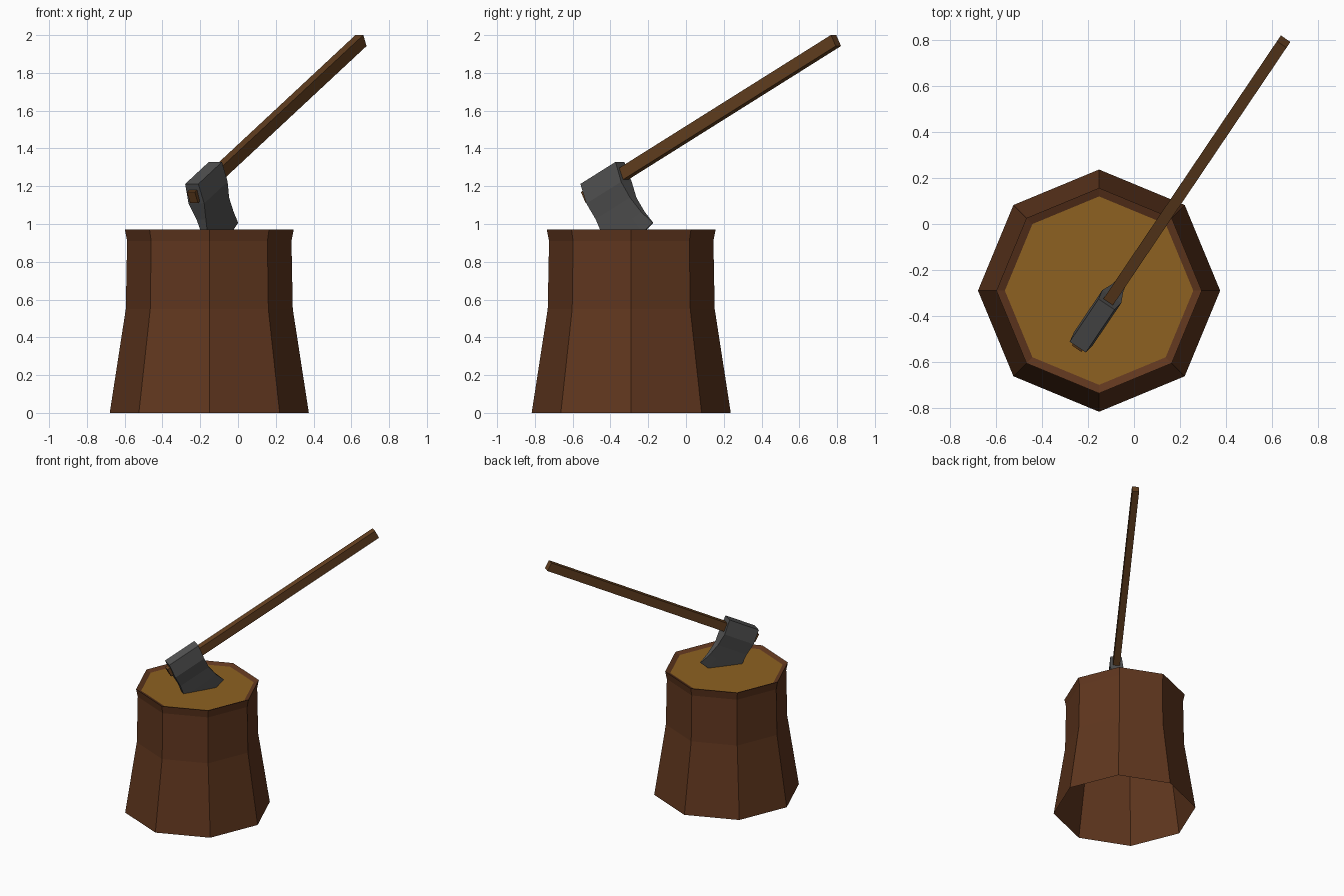
import bpy, bmesh
from math import cos, sin, tau
from mathutils import Matrix, Vector

if "Cube" in bpy.data.objects:
    bpy.data.objects.remove(bpy.data.objects["Cube"])


def material(name, rgb):
    m = bpy.data.materials.new(name)
    m.diffuse_color = (*rgb, 1)
    m.use_nodes = True
    m.node_tree.nodes["Principled BSDF"].inputs["Base Color"].default_value = m.diffuse_color
    return m


def make(name, verts, faces, mat, matrix=None, fix=True):
    bm = bmesh.new()
    vs = [bm.verts.new(v) for v in verts]
    for f in faces:
        bm.faces.new([vs[i] for i in f])
    if fix:
        bmesh.ops.recalc_face_normals(bm, faces=bm.faces)
    me = bpy.data.meshes.new(name)
    bm.to_mesh(me)
    bm.free()
    me.materials.append(mat)
    ob = bpy.data.objects.new(name, me)
    if matrix:
        ob.matrix_world = matrix
    bpy.context.collection.objects.link(ob)
    return ob


bark = material("bark", (0.115, 0.037, 0.013))
cut_wood = material("cut_wood", (0.27, 0.12, 0.015))
handle_wood = material("handle_wood", (0.125, 0.05, 0.014))
steel = material("steel", (0.085, 0.085, 0.085))

# Stump: eight-sided bark shell, open underneath, with a slightly sunken rim
N = 8
CX, CY = -0.152, -0.29
profile = [(0.527, 0), (0.442, 0.55), (0.435, 0.91), (0.447, 0.97), (0.41, 0.955)]


def ring(r, z):
    return [(CX + r * cos(tau * i / N), CY + r * sin(tau * i / N), z) for i in range(N)]


verts = [p for r, z in profile for p in ring(r, z)]
faces = [(k * N + i, k * N + (i + 1) % N, (k + 1) * N + (i + 1) % N, (k + 1) * N + i)
         for k in range(len(profile) - 1) for i in range(N)]
make("stump_bark", verts, faces, bark, fix=False)
make("stump_top", ring(*profile[-1]), [tuple(range(N))], cut_wood, fix=False)

# Axe frame: local x runs up the handle, local z points away from the blade
u = Vector((0.674, 1, 0.628)).normalized()
side = Vector((0, 0, 1)).cross(u).normalized()
w = u.cross(side)
axe = Matrix((u, side, w)).transposed().to_4x4()
axe.translation = (-0.241, -0.53, 1.14)

# Handle: long square-edged bar
bar = [(x, y, z) for x in (0, 1.80) for y in (-0.025, 0.025) for z in (-0.033, 0.033)]
box_faces = [(0, 1, 3, 2), (4, 6, 7, 5), (0, 4, 5, 1), (2, 3, 7, 6), (0, 2, 6, 4), (1, 5, 7, 3)]
make("axe_handle", bar, box_faces, handle_wood, axe)

# Axe head: sections from poll to cutting edge (depth, start, end, half width, edge bulge)
sections = [(-0.067, 0.027, 0.28, 0.042, 0), (0.045, 0.018, 0.268, 0.05, 0),
            (0.14, 0.02, 0.268, 0.03, 0), (0.235, 0.012, 0.288, 0.017, 0.005),
            (0.316, -0.015, 0.318, 0.003, 0.025)]
COLS = 5
verts, faces = [], []
for depth, a0, a1, half, bulge in sections:
    for sgn in (1, -1):
        for c in range(COLS):
            t = c / (COLS - 1)
            verts.append((a0 + (a1 - a0) * t, sgn * half, -depth - bulge * 4 * t * (1 - t)))
R = 2 * COLS
loop = list(range(COLS)) + list(range(R - 1, COLS - 1, -1))
for k in range(len(sections) - 1):
    for i in range(R):
        p, q = loop[i], loop[(i + 1) % R]
        faces.append((k * R + p, k * R + q, (k + 1) * R + q, (k + 1) * R + p))
for base in (0, (len(sections) - 1) * R):
    for c in range(COLS - 1):
        faces.append((base + c, base + c + 1, base + COLS + c + 1, base + COLS + c))
make("axe_head", verts, faces, steel, axe)
